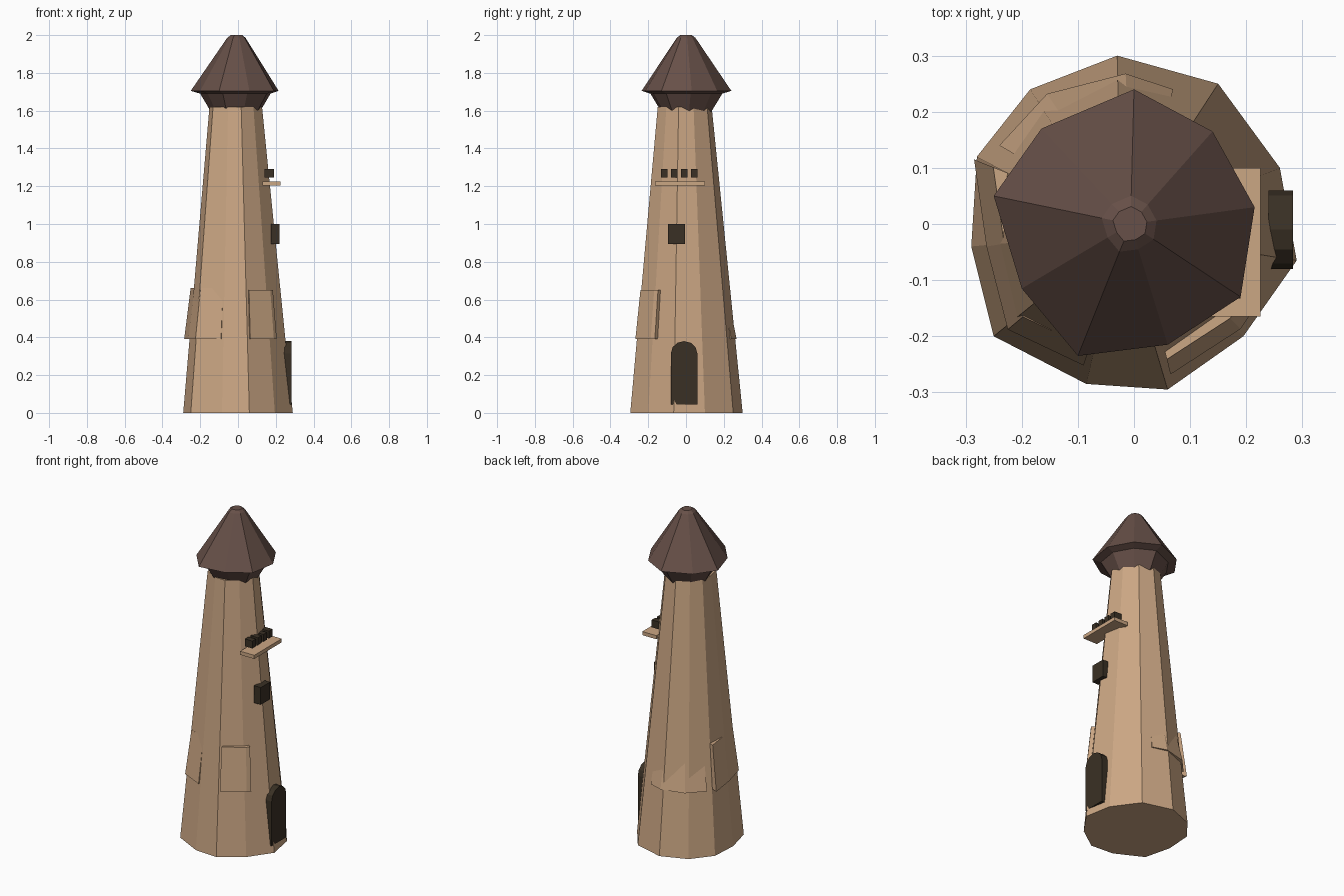
import bpy, bmesh
from math import cos, sin, pi

cube = bpy.data.objects.get("Cube")
if cube:
    bpy.data.objects.remove(cube, do_unlink=True)


def material(name, rgb):
    m = bpy.data.materials.new(name)
    m.use_nodes = True
    m.diffuse_color = (*rgb, 1)
    m.node_tree.nodes["Principled BSDF"].inputs["Base Color"].default_value = (*rgb, 1)
    return m


STONE = material("sandy plaster", (0.60, 0.385, 0.23))
ROOF = material("brown roof", (0.135, 0.08, 0.065))
DARK = material("dark wood", (0.042, 0.030, 0.018))


def loft(name, rings, mat):
    """Skin a stack of equal-length closed rings and cap both ends."""
    bm = bmesh.new()
    loops = [[bm.verts.new(p) for p in ring] for ring in rings]
    n = len(loops[0])
    for a, b in zip(loops, loops[1:]):
        for i in range(n):
            j = (i + 1) % n
            bm.faces.new((a[i], a[j], b[j], b[i]))
    bm.faces.new(loops[0][::-1])
    bm.faces.new(loops[-1])
    bmesh.ops.recalc_face_normals(bm, faces=bm.faces)
    me = bpy.data.meshes.new(name)
    bm.to_mesh(me)
    bm.free()
    me.materials.append(mat)
    ob = bpy.data.objects.new(name, me)
    bpy.context.collection.objects.link(ob)
    return ob


def level(outline, scale, z, dx=0, dy=0):
    return [(x * scale + dx, y * scale + dy, z) for x, y in outline]


def box(name, x0, x1, y0, y1, z0, z1, mat):
    rect = [(x0, y0), (x1, y0), (x1, y1), (x0, y1)]
    return loft(name, [level(rect, 1, z0), level(rect, 1, z1)], mat)


# Tapering tower with an uneven eleven-sided plan
plan = [(-.03, .30), (-.185, .24), (-.28, .12), (-.29, -.04), (-.25, -.20), (-.085, -.285),
        (.06, -.295), (.195, -.20), (.29, -.065), (.26, .10), (.15, .25)]
loft("tower_wall", [level(plan, 1, 0), level(plan, .48, 1.62, -.012, -.008)], STONE)

# Plaster patches standing slightly proud of the wall
patches = {
    "left_patch": ([(-.09, -.252), (-.225, -.188), (-.263, -.04), (-.285, .115)], .88, .66),
    "front_patch": ([(.065, -.268), (.19, -.187), (.205, -.165)], .90, .65),
    "back_patch": ([(.07, .24), (-.015, .268), (-.155, .232), (-.24, .14)], .84, .60),
}
for name, (path, top_scale, top_z) in patches.items():
    inner = [(x * .8, y * .8) for x, y in reversed(path)]
    outline = path + inner
    loft(name, [level(outline, 1, .39), level(outline, top_scale, top_z)], STONE)

# Flared, nine-sided roof with a blunt tip
eave = [(0, .24), (-.165, .17), (-.25, .05), (-.20, -.115), (-.10, -.235),
        (.06, -.215), (.19, -.13), (.215, .03), (.14, .165)]
loft("roof", [level(eave, .56, 1.595, -.004), level(eave, .80, 1.69),
              level(eave, 1, 1.705), level(eave, .21, 1.985, -.005),
              level(eave, .13, 2.0, -.005)], ROOF)

# Balcony shelf with a row of small openings above it
box("balcony", .13, .225, -.165, .10, 1.203, 1.225, STONE)
for i in range(4):
    y = -.116 + i * .053
    box(f"balcony_block_{i + 1}", .14, .19, y - .017, y + .017, 1.245, 1.29, DARK)

# Window box
box("window", .175, .22, -.095, -.005, .895, 1.0, DARK)

# Arched door
arch = [(-.08, .045), (.06, .045)]
arch += [(-.01 + .07 * cos(a), .315 + .065 * sin(a)) for a in [pi * k / 6 for k in range(7)]]
loft("door", [[(x, y, z) for y, z in arch] for x in (.24, .283)], DARK)
